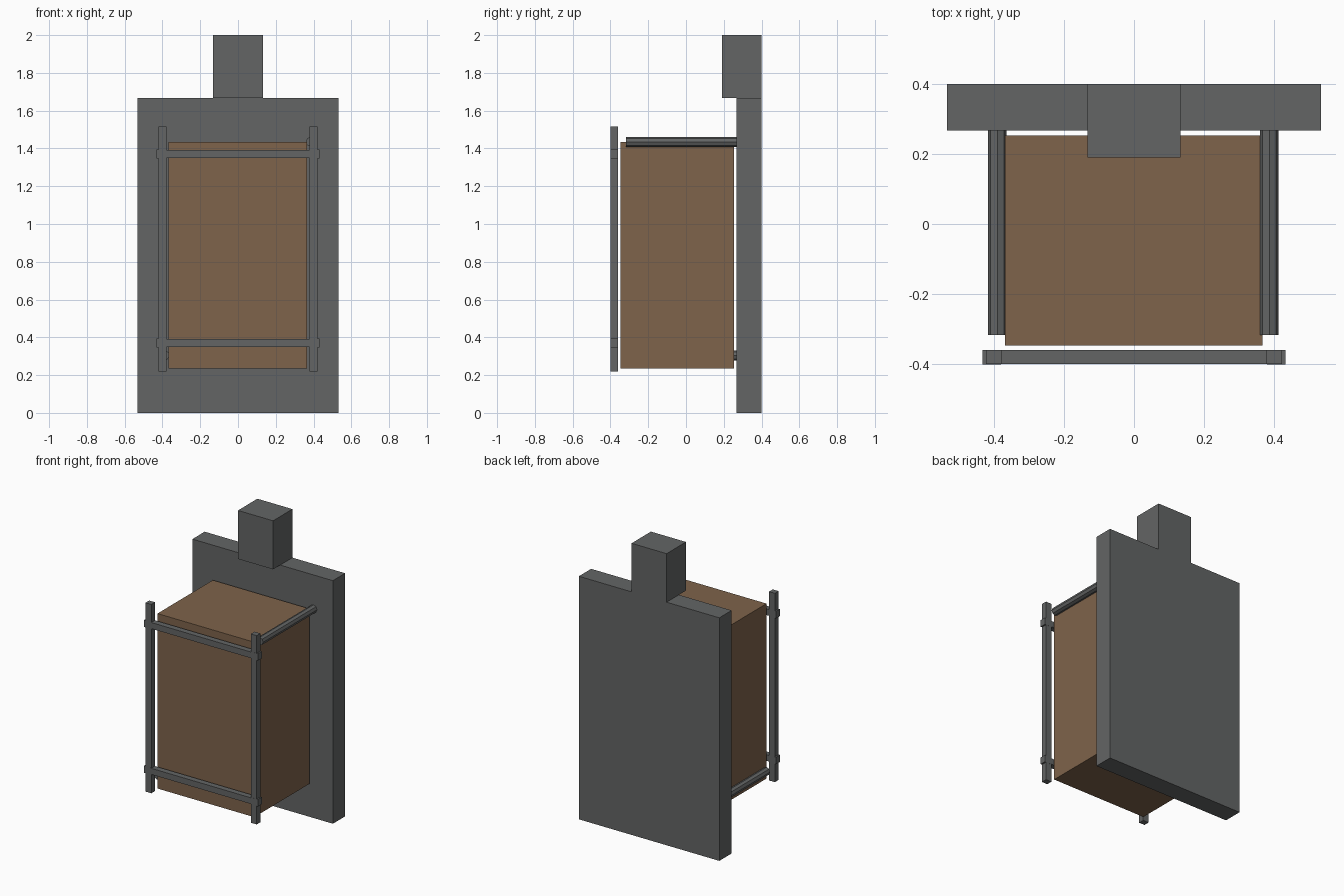
import bpy
import math

if "Cube" in bpy.data.objects:
    bpy.data.objects.remove(bpy.data.objects["Cube"])

grey = bpy.data.materials.new("dark_grey")
grey.diffuse_color = (0.125, 0.13, 0.13, 1)
grey.use_nodes = True
grey.node_tree.nodes["Principled BSDF"].inputs["Base Color"].default_value = grey.diffuse_color
brown = bpy.data.materials.new("brown")
brown.diffuse_color = (0.21, 0.125, 0.07, 1)
brown.use_nodes = True
brown.node_tree.nodes["Principled BSDF"].inputs["Base Color"].default_value = brown.diffuse_color


def box(name, x, y, z, mat):
    """Axis-aligned box from (min, max) ranges."""
    lo, hi = zip(x, y, z)
    bpy.ops.mesh.primitive_cube_add(
        size=1, location=[(a + b) / 2 for a, b in zip(lo, hi)])
    ob = bpy.context.object
    ob.name = name
    ob.scale = [b - a for a, b in zip(lo, hi)]
    bpy.ops.object.transform_apply(location=False, rotation=False, scale=True)
    ob.data.materials.append(mat)


def rod(name, x, z):
    """Eight-sided rod running from the back board to the front frame."""
    y0, y1 = -0.317, 0.267
    bpy.ops.mesh.primitive_cylinder_add(
        vertices=8, radius=0.0267, depth=y1 - y0,
        location=(x, (y0 + y1) / 2, z), rotation=(math.pi / 2, 0, 0))
    ob = bpy.context.object
    ob.name = name
    ob.data.materials.append(grey)


# Back board and head block
box("back_board", (-0.533, 0.533), (0.267, 0.4), (0, 1.667), grey)
box("head_block", (-0.133, 0.133), (0.19, 0.4), (1.667, 2.0), grey)

# Brown body
box("body", (-0.368, 0.366), (-0.347, 0.253), (0.235, 1.435), brown)

# Diagonally opposite side rods
rod("upper_right_rod", 0.386, 1.435)
rod("lower_left_rod", -0.390, 0.304)

# Front frame: posts, rails and the joints where they cross
FY = (-0.4, -0.36)
for side, s in (("left", -1), ("right", 1)):
    box(side + "_post", sorted((s * 0.378, s * 0.422)), FY, (0.22, 1.515), grey)
for level, z in (("lower", 0.37), ("upper", 1.37)):
    box(level + "_rail", (-0.38, 0.38), FY, (z - 0.021, z + 0.021), grey)
    for side, s in (("left", -1), ("right", 1)):
        box(f"{level}_{side}_joint", sorted((s * 0.379, s * 0.432)),
            (FY[0] - 0.0005, FY[1] + 0.0005), (z - 0.024, z + 0.024), grey)
